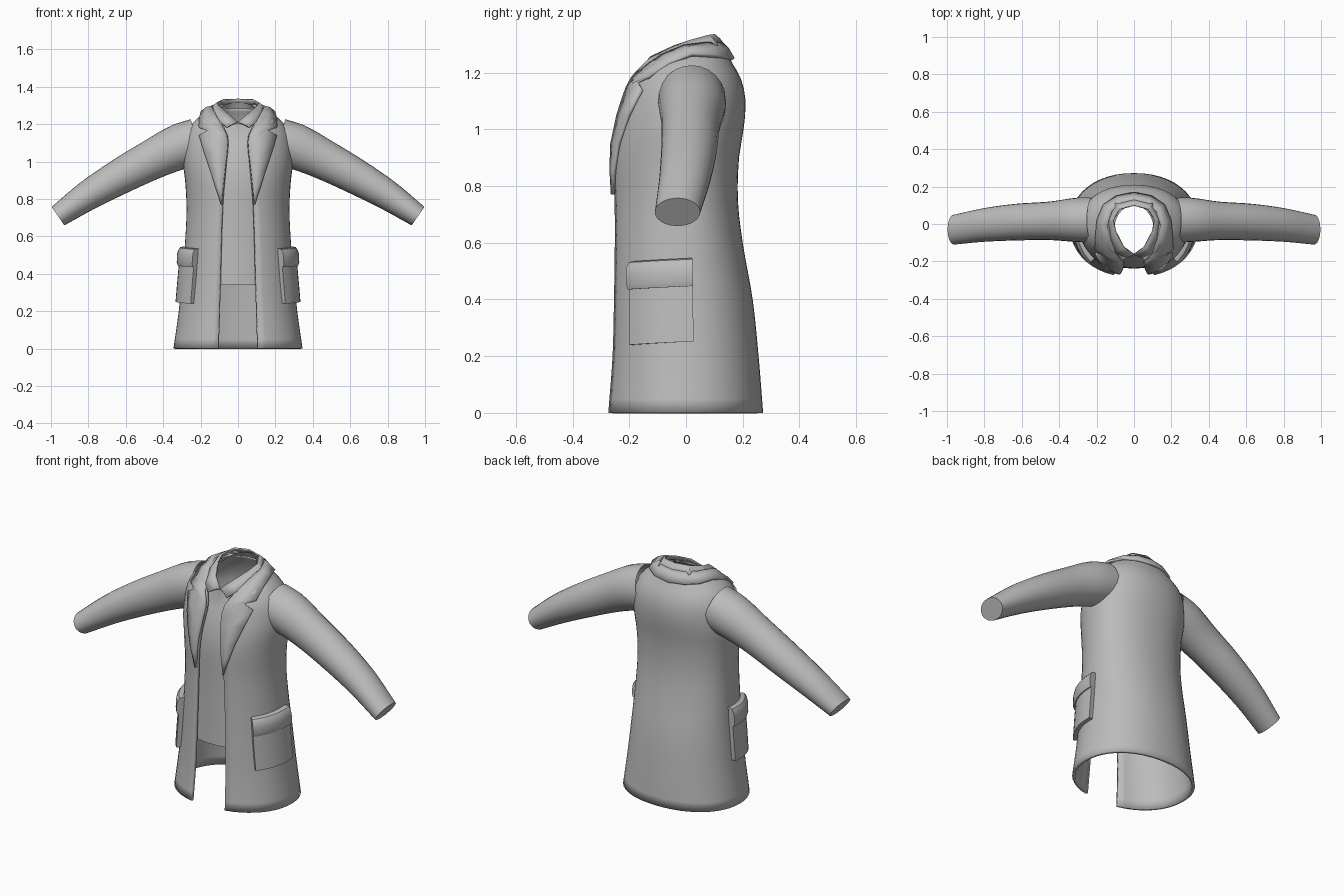
import bpy, math
from mathutils import Vector

if "Cube" in bpy.data.objects:
    bpy.data.objects.remove(bpy.data.objects["Cube"])

cloth = bpy.data.materials.new("grey cloth")
cloth.diffuse_color = (0.5, 0.5, 0.5, 1)
cloth.use_nodes = True
cloth.node_tree.nodes["Principled BSDF"].inputs["Base Color"].default_value = cloth.diffuse_color


def interp(keys, u):
    """Smooth interpolation of key rows (u, values...)."""
    u = min(max(u, keys[0][0]), keys[-1][0])
    i = 0
    while i < len(keys) - 2 and u > keys[i + 1][0]:
        i += 1
    a, b = keys[i], keys[i + 1]
    p, n = keys[max(i - 1, 0)], keys[min(i + 2, len(keys) - 1)]
    h = b[0] - a[0]
    t = (u - a[0]) / h
    out = []
    for k in range(1, len(a)):
        m0 = (b[k] - p[k]) / (b[0] - p[0]) * h
        m1 = (n[k] - a[k]) / (n[0] - a[0]) * h
        out.append((2*t**3 - 3*t*t + 1) * a[k] + (t**3 - 2*t*t + t) * m0
                   + (3*t*t - 2*t**3) * b[k] + (t**3 - t*t) * m1)
    return out


def build(name, rows, closed=False, cap=False, mirror=False, thick=0, angle=35):
    """Skin a list of equally long point rows."""
    n = len(rows[0])
    verts = [tuple(p) for r in rows for p in r]
    faces = []
    for i in range(len(rows) - 1):
        for j in range(n if closed else n - 1):
            k = (j + 1) % n
            faces.append((i*n + j, i*n + k, (i+1)*n + k, (i+1)*n + j))
    if cap:
        faces.append(tuple(range((len(rows) - 1) * n, len(rows) * n)))
    me = bpy.data.meshes.new(name)
    me.from_pydata(verts, [], faces)
    me.materials.append(cloth)
    ob = bpy.data.objects.new(name, me)
    bpy.context.collection.objects.link(ob)
    if mirror:
        m = ob.modifiers.new("mirror", 'MIRROR')
        m.merge_threshold = 0.0005
    if thick:
        s = ob.modifiers.new("thickness", 'SOLIDIFY')
        s.thickness = thick
        s.offset = -1
    bpy.context.view_layer.objects.active = ob
    ob.select_set(True)
    bpy.ops.object.shade_smooth_by_angle(angle=math.radians(angle))
    ob.select_set(False)
    return ob


# Torso: height, half width, front depth, back depth
TORSO = [(0, .345, .285, .272), (.2, .317, .27, .256), (.4, .296, .265, .235),
         (.6, .281, .262, .2), (.75, .275, .262, .183), (.9, .283, .265, .187),
         (1.0, .295, .25, .203), (1.1, .29, .22, .21), (1.18, .265, .19, .193),
         (1.235, .212, .15, .162), (1.27, .165, .10, .145), (1.29, .14, .06, .12)]
# Half width of the front opening
OPENING = [(0, .107), (.3, .098), (.77, .084), (1.0, .063), (1.12, .053),
           (1.18, .073), (1.25, .12), (1.29, .135)]
Q = 0.93


def torso(t, z, grow=0.0):
    """Point on the torso, t measured from the front towards +x."""
    a, f, b = interp(TORSO, z)
    s, c = math.sin(t), math.cos(t)
    x = (a + grow) * math.copysign(abs(s) ** Q, s)
    y = -((f if c > 0 else b) + grow) * math.copysign(abs(c) ** Q, c)
    return Vector((x, y, z))


def angle_at(x, z):
    a = interp(TORSO, z)[0]
    return math.asin(min(x / a, .97) ** (1 / Q))


def front(x, z, grow):
    return torso(angle_at(x, z), z, grow)


# Coat body, open down the front
rows = []
heights = [i * .05 for i in range(22)] + [1.1, 1.14, 1.18, 1.21, 1.235, 1.255, 1.27, 1.29]
for z in heights:
    t0 = angle_at(interp(OPENING, z)[0], z)
    rows.append([torso(t0 + (2*math.pi - 2*t0) * j / 44, z) for j in range(45)])
build("coat_body", rows, thick=.016)

# Shirt under the coat, open at hem and neck
rows = []
for z in [.34 + i * .085 for i in range(11)]:
    rows.append([torso(2*math.pi * j / 44, z, -.028) for j in range(44)])
for w in (.5, 1):
    ring = []
    for j, p in enumerate(rows[10]):
        t = 2*math.pi * j / 44
        c = -math.cos(t)
        neck = Vector((.105 * math.sin(t), -.03 + .13 * c, 1.262 + .055 * c))
        ring.append(p.lerp(neck, w))
    rows.append(ring)
build("shirt", rows, closed=True)

# Sleeves: x, y, z of the centre, half height, half depth
SLEEVE = [(.22, .02, 1.105, .125, .12), (.31, .022, 1.08, .122, .118),
          (.45, .017, 1.015, .108, .103), (.63, .01, .92, .095, .098),
          (.8, -.005, .82, .08, .09), (.9625, -.03, .708, .06, .08)]
rows = []
for i in range(19):
    x = .22 + (.9625 - .22) * i / 18
    y, z, h, w = interp(SLEEVE, x)
    dz = (interp(SLEEVE, x + .01)[1] - interp(SLEEVE, x - .01)[1])
    dx = min(x + .01, .9625) - max(x - .01, .22)
    up = Vector((-dz, 0, dx)).normalized()
    rows.append([Vector((x, y, z)) + up * h * math.sin(t) + Vector((0, w * math.cos(t), 0))
                 for t in (2*math.pi * j / 24 for j in range(24))])
build("sleeves", rows, closed=True, cap=True, mirror=True)


def strip(inner, outer, bulge):
    """Three point row across a folded collar."""
    a, b = Vector(inner), Vector(outer)
    return [a, (a + b) / 2 + Vector((0, 0, bulge)), b]


# Lapels lying on the chest, then the notched collar around the neck
rows = []
for z, zo, xo in [(.77, .77, .087), (.86, .86, .115), (.95, .95, .142),
                  (1.05, 1.05, .174), (1.11, 1.14, .2), (1.15, 1.168, .155)]:
    xi = interp(OPENING, z)[0]
    rows.append([front(xi + (xo - xi) * k / 2, z + (zo - z) * k / 2, .013) for k in range(3)])
rows.append([front(.078, 1.185, .013), front(.14, 1.187, .014), front(.2, 1.188, .014)])
for inner, outer in [((.125, -.09, 1.265), (.207, -.06, 1.237)),
                     ((.145, -.01, 1.298), (.2, .02, 1.268)),
                     ((.12, .07, 1.308), (.165, .105, 1.262)),
                     ((.07, .115, 1.308), (.095, .152, 1.254)),
                     ((0, .13, 1.308), (0, .172, 1.25))]:
    rows.append(strip(inner, outer, .008))
for r in rows:
    r.reverse()
build("coat_collar", [r[::-1] for r in rows], mirror=True, thick=.014, angle=30)

# Shirt collar
rows = [strip(a, b, .004) for a, b in [
    ((0, -.165, 1.212), (.06, -.192, 1.185)),
    ((.055, -.125, 1.258), (.10, -.155, 1.215)),
    ((.1, -.04, 1.297), (.14, -.08, 1.245)),
    ((.113, .02, 1.317), (.15, .02, 1.275)),
    ((.08, .08, 1.333), (.10, .112, 1.295)),
    ((0, .102, 1.336), (0, .137, 1.298))]]
build("shirt_collar", rows, mirror=True, thick=.008, angle=30)


def pocket(name, profile):
    """Curved pad on the hip; profile holds (height, offset) from bottom to top."""
    rows = []
    for z, d in profile:
        a, f, b = interp(TORSO, z)
        t0 = math.acos((.185 / f) ** (1 / Q))
        t1 = math.pi / 2 + .08
        ts = [t0 + (t1 - t0) * k / 8 for k in range(9)]
        lift = [.012 * k / 8 for k in range(9)]
        pts = [torso(t, z, d) + Vector((0, 0, e)) for t, e in zip(ts, lift)]
        back = [torso(t, z, -.008) + Vector((0, 0, e)) for t, e in zip(ts, lift)]
        rows.append([back[0]] + pts + [back[-1]])
    build(name, rows, mirror=True, angle=30)


# Patch pockets and their rounded flaps
pocket("pocket", [(.24, -.008), (.24, .022), (.34, .024), (.45, .024), (.45, -.008)])
pocket("pocket_flap", [(.435, -.008), (.435, .03), (.45, .036), (.49, .038),
                       (.515, .034), (.53, .024), (.534, .01), (.534, -.008)])
